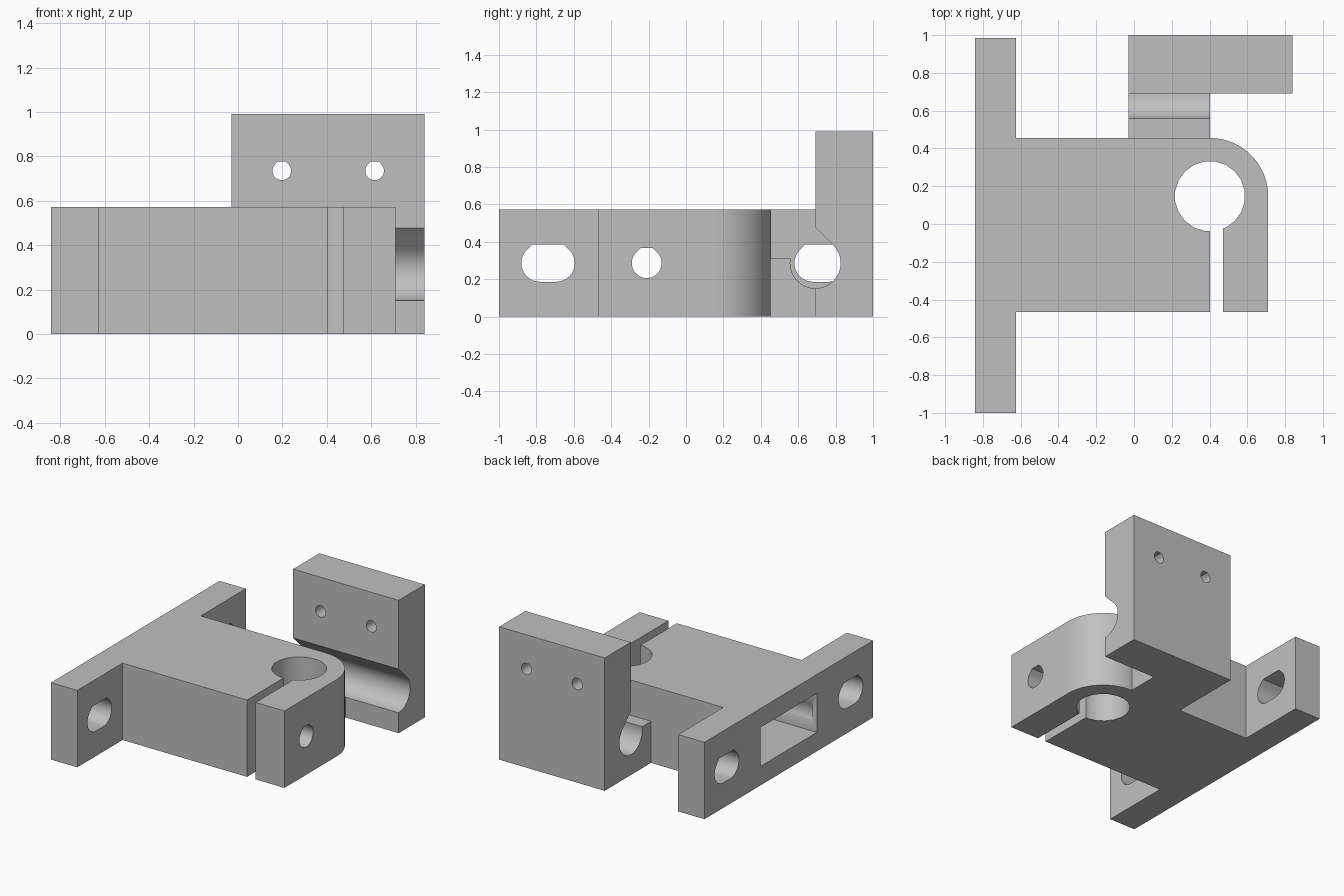
import bpy, bmesh
from math import sin, cos, radians, sqrt

if "Cube" in bpy.data.objects:
    bpy.data.objects.remove(bpy.data.objects["Cube"], do_unlink=True)

grey = bpy.data.materials.new("plain_grey")
grey.use_nodes = True
COLOUR = (0.53, 0.53, 0.53, 1)
grey.diffuse_color = COLOUR
grey.node_tree.nodes["Principled BSDF"].inputs["Base Color"].default_value = COLOUR


def arc(cu, cv, r, start, end, steps):
    angles = [radians(start + (end - start) * i / steps) for i in range(steps + 1)]
    return [(cu + r * cos(a), cv + r * sin(a)) for a in angles]


def rect(u0, u1, v0, v1):
    return [(u0, v0), (u1, v0), (u1, v1), (u0, v1)]


def printed_hole(cu, cv, r, half=0.0, pointed=False):
    """Round or slotted hole with 45 degree shoulders, closed by a flat or a point."""
    pts = arc(cu - half, cv, r, 135, 270, 12)
    right = arc(cu + half, cv, r, 270, 405, 12)
    pts += right if half else right[1:]
    if pointed:
        return pts + [(cu, cv + r * sqrt(2))]
    flat = half + r * (sqrt(2) - 1)
    return pts + [(cu + flat, cv + r), (cu - flat, cv + r)]


def prism(name, pts, axis, lo, hi):
    """Extrude a closed profile along one axis."""
    place = {"x": lambda u, v, w: (w, u, v),
             "y": lambda u, v, w: (u, w, v),
             "z": lambda u, v, w: (u, v, w)}[axis]
    bm = bmesh.new()
    rings = [[bm.verts.new(place(u, v, w)) for u, v in pts] for w in (lo, hi)]
    for ring in rings:
        bm.faces.new(ring)
    n = len(pts)
    for i in range(n):
        j = (i + 1) % n
        bm.faces.new((rings[0][i], rings[0][j], rings[1][j], rings[1][i]))
    bmesh.ops.recalc_face_normals(bm, faces=bm.faces)
    mesh = bpy.data.meshes.new(name)
    bm.to_mesh(mesh)
    bm.free()
    mesh.materials.append(grey)
    obj = bpy.data.objects.new(name, mesh)
    bpy.context.collection.objects.link(obj)
    return obj


def finish(obj, cuts=()):
    """Cut the listed prisms out of a part, then smooth its round faces."""
    bpy.ops.object.select_all(action="DESELECT")
    bpy.context.view_layer.objects.active = obj
    obj.select_set(True)
    for cut in cuts:
        cutter = prism("cutter", *cut)
        cutter.hide_render = True
        mod = obj.modifiers.new("cut", "BOOLEAN")
        mod.operation, mod.solver, mod.object = "DIFFERENCE", "EXACT", cutter
        bpy.ops.object.modifier_apply(modifier=mod.name)
        bpy.data.objects.remove(cutter, do_unlink=True)
    bpy.ops.object.shade_smooth_by_angle(angle=radians(30))


HEIGHT = 0.573
MID = HEIGHT / 2
FRONT, BACK = -0.467, 0.455
CLAMP_X, CLAMP_Y = 0.402, 0.147

# Clamp block with its mounting flange, one outline seen from above
outline = [(-0.842, -1), (-0.625, -1), (-0.625, FRONT), (0.71, FRONT)]
outline += arc(CLAMP_X, CLAMP_Y, 0.308, 0, 90, 24)
outline += [(-0.625, BACK), (-0.625, 0.985), (-0.842, 0.985)]
block = prism("clamp_block", outline, "z", 0, HEIGHT)

cuts = [
    # Rod bore and the clamping slit
    (arc(CLAMP_X, CLAMP_Y, 0.186, 9, 351, 19), "z", -0.1, 0.7),
    (rect(CLAMP_X, 0.472, -0.6, 0.05), "z", -0.1, 0.7),
    # Screw bore, screw head recess and the hollow behind the flange
    (printed_hole(-0.21, MID, 0.08), "x", -0.5, 0.9),
    (rect(-0.339, 0.323, MID - 0.145, MID + 0.145), "x", -0.95, 0.0),
    (printed_hole(-0.21, MID, 0.144), "x", -0.8, 0.15),
]
# Flange mounting slots
for side in (-1, 1):
    cuts.append((printed_hole(-0.0075 + side * 0.73, MID, 0.1, 0.043), "x", -0.95, -0.5))
finish(block, cuts)

# Tab and upright plate share a pointed rod groove
groove = (printed_hole(0.692, MID, 0.135, pointed=True), "x", -0.2, 1)
tab = prism("groove_tab", rect(0.445, 0.692, 0, 0.31), "x", -0.03, 0.402)
finish(tab, [groove])

plate = prism("upright_plate", rect(-0.03, 0.84, 0, 0.99), "y", 0.692, 1)
screw_holes = [(printed_hole(x, 0.735, 0.042), "y", 0.5, 1.2) for x in (0.197, 0.615)]
finish(plate, [groove] + screw_holes)
